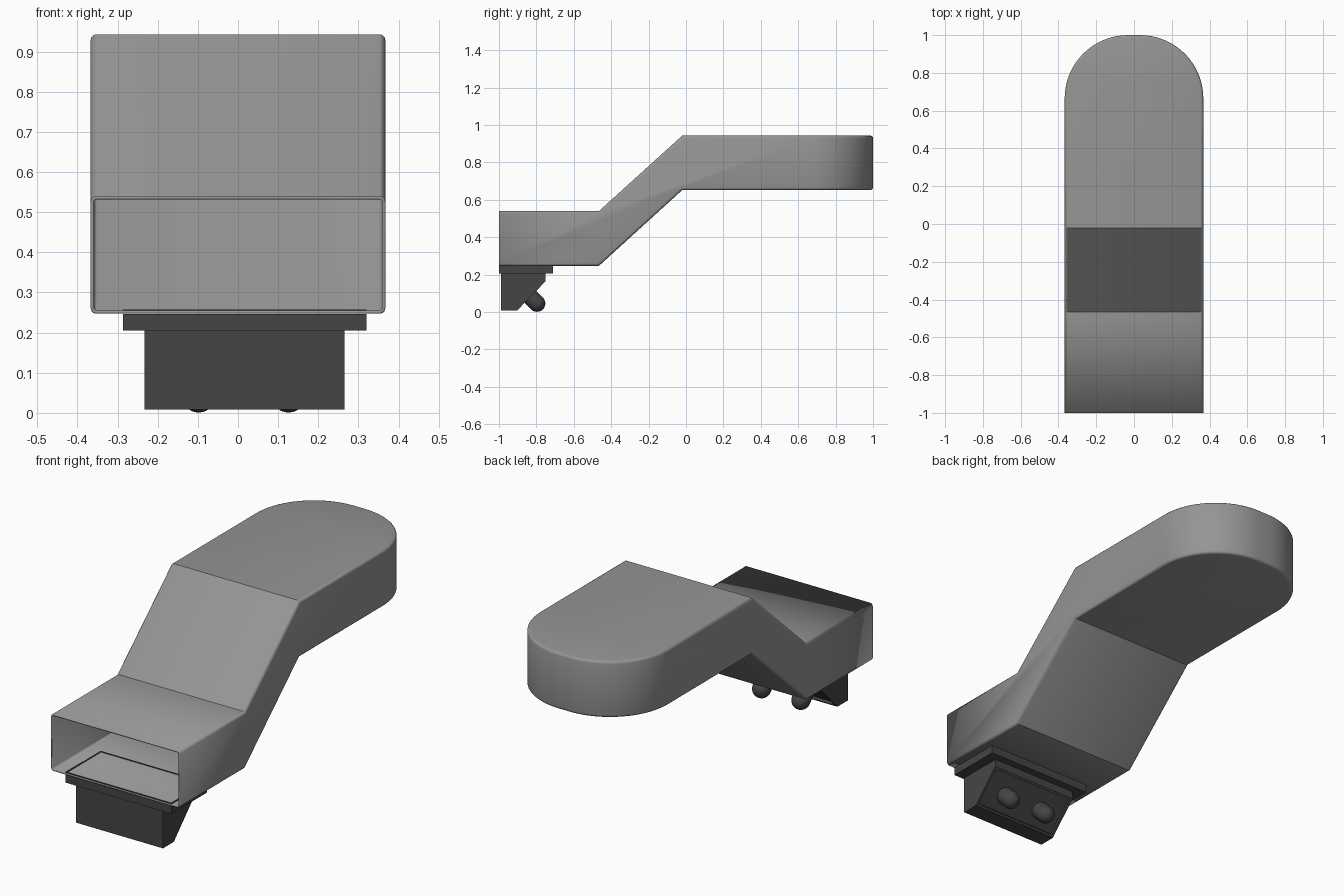
import bpy, bmesh, math
from mathutils import Vector

if "Cube" in bpy.data.objects:
    bpy.data.objects.remove(bpy.data.objects["Cube"])


def material(name, v):
    m = bpy.data.materials.new(name)
    m.diffuse_color = (v, v, v, 1)
    m.use_nodes = True
    m.node_tree.nodes["Principled BSDF"].inputs["Base Color"].default_value = m.diffuse_color
    return m


GREY = material("mid grey", 0.30)
DARK = material("dark grey", 0.06)


def prism(profile, x0, x1):
    """Extrude a (y, z) outline from x0 to x1."""
    bm = bmesh.new()
    a = [bm.verts.new((x0, y, z)) for y, z in profile]
    b = [bm.verts.new((x1, y, z)) for y, z in profile]
    bm.faces.new(a)
    bm.faces.new(b[::-1])
    n = len(profile)
    for i in range(n):
        j = (i + 1) % n
        bm.faces.new((a[i], b[i], b[j], a[j]))
    bmesh.ops.recalc_face_normals(bm, faces=bm.faces[:])
    bm.normal_update()
    return bm


def finish(bm, name, mat):
    me = bpy.data.meshes.new(name)
    bm.to_mesh(me)
    bm.free()
    ob = bpy.data.objects.new(name, me)
    bpy.context.collection.objects.link(ob)
    me.materials.append(mat)
    bpy.ops.object.select_all(action='DESELECT')
    ob.select_set(True)
    bpy.context.view_layer.objects.active = ob
    bpy.ops.object.shade_smooth_by_angle(angle=math.radians(35))
    return ob


# Hollow stepped shell, round at the back and open at the front
bm = prism([(-1, 0.247), (-0.465, 0.247), (-0.02, 0.652), (1, 0.652),
            (1, 0.943), (-0.02, 0.943), (-0.465, 0.54), (-1, 0.54)], -0.367, 0.367)
corners = [e for e in bm.edges if all(v.co.y > 0.99 for v in e.verts)
           and abs(e.verts[0].co.x - e.verts[1].co.x) < 1e-4]
bmesh.ops.bevel(bm, geom=corners, offset=0.335, segments=18, profile=0.5, affect='EDGES')
bm.normal_update()
rim = []
for e in bm.edges:
    if len(e.link_faces) == 2 and not any(f.normal.y < -0.99 for f in e.link_faces):
        flat = sum(abs(f.normal.z) < 0.01 for f in e.link_faces)
        if flat == 1:
            rim.append(e)
bmesh.ops.bevel(bm, geom=rim, offset=0.014, segments=3, profile=0.5, affect='EDGES')
bm.normal_update()
front = [f for f in bm.faces if f.normal.y < -0.99 and f.calc_center_median().y < -0.99]
bmesh.ops.delete(bm, geom=front, context='FACES_ONLY')
shell = finish(bm, "shell", GREY)
sol = shell.modifiers.new("wall", 'SOLIDIFY')
sol.thickness = 0.008
sol.offset = -1
sol.use_even_offset = True


def box(name, x0, x1, y0, y1, z0, z1, mat=DARK):
    return finish(prism([(y0, z0), (y1, z0), (y1, z1), (y0, z1)], x0, x1), name, mat)


# Mounting flange, with its thin outline showing on the shell floor
X0, X1, Y0, Y1 = -0.287, 0.32, -0.999, -0.71
box("flange", X0, X1, Y0, Y1, 0.205, 0.2465)
T, Z0, Z1 = 0.006, 0.252, 0.258
box("floor_rim_back", X0, X1, Y1 - T, Y1, Z0, Z1)
box("floor_rim_left", X0, X0 + T, Y0 + T, Y1 - T, Z0, Z1)
box("floor_rim_right", X1 - T, X1, Y0 + T, Y1 - T, Z0, Z1)
box("floor_rim_front", X0, X1, Y0, Y0 + T, Z0, Z1)

# Lamp housing with a recessed panel on its slanted face
bm = prism([(-0.99, 0.206), (-0.99, 0.009), (-0.902, 0.009),
            (-0.75, 0.165), (-0.75, 0.206)], -0.233, 0.265)
slant = [f for f in bm.faces if f.normal.y > 0.5 and f.normal.z < -0.5]
bmesh.ops.inset_region(bm, faces=slant, thickness=0.018, depth=0)
bmesh.ops.inset_region(bm, faces=slant, thickness=0.001, depth=-0.012)
finish(bm, "lamp_housing", DARK)

# Two capsule bulbs standing square to the slanted face
axis = Vector((0, 1, -1)).normalized()
R, L, SEG = 0.045, 0.08, 24
for name, x in (("bulb_left", -0.098), ("bulb_right", 0.126)):
    bm = bmesh.new()
    bmesh.ops.create_uvsphere(bm, u_segments=SEG, v_segments=16, radius=R)
    for v in bm.verts:
        if v.co.z < -1e-4:          # stretch the lower half into a stem
            v.co.z -= L
    bmesh.ops.rotate(bm, verts=bm.verts[:], cent=(0, 0, 0),
                     matrix=Vector((0, 0, 1)).rotation_difference(axis).to_matrix())
    bmesh.ops.translate(bm, verts=bm.verts[:], vec=(x, -0.797, R + 0.001))
    finish(bm, name, DARK)
